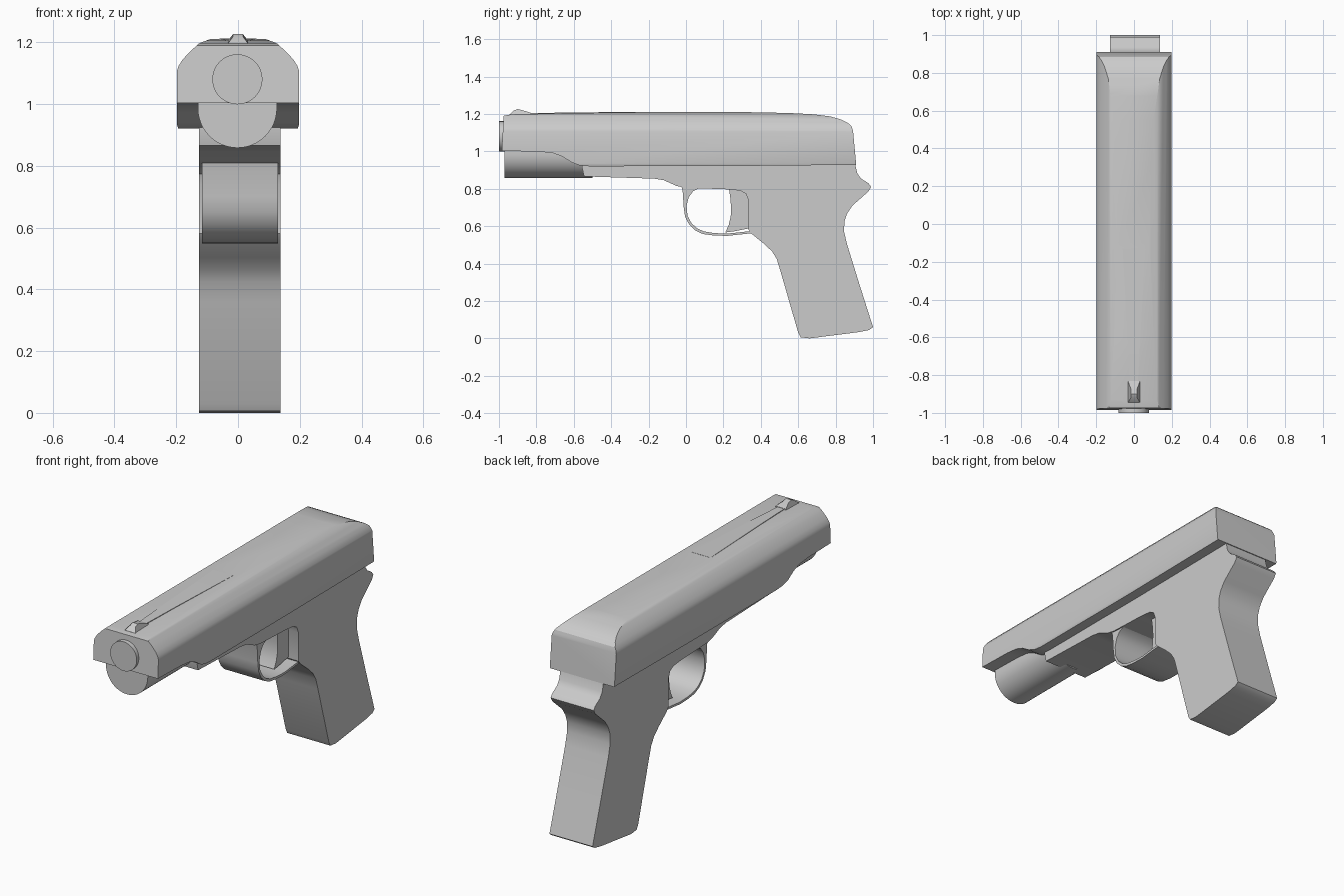
import bpy, bmesh, math


def prism(name, pts, axis, a, b):
    """Extrude a closed profile: axis 'x' takes (y, z) points, axis 'y' takes (x, z)."""
    bm = bmesh.new()
    place = (lambda p, t: (t, p[0], p[1])) if axis == 'x' else (lambda p, t: (p[0], t, p[1]))
    near = [bm.verts.new(place(p, a)) for p in pts]
    far = [bm.verts.new(place(p, b)) for p in pts]
    bm.faces.new(near)
    bm.faces.new(far[::-1])
    for i in range(len(pts)):
        j = (i + 1) % len(pts)
        bm.faces.new((near[i], far[i], far[j], near[j]))
    bmesh.ops.recalc_face_normals(bm, faces=bm.faces)
    me = bpy.data.meshes.new(name)
    bm.to_mesh(me)
    bm.free()
    ob = bpy.data.objects.new(name, me)
    bpy.context.collection.objects.link(ob)
    return ob


def mirrored(half):
    """Close a half section given from its right side by mirroring in x."""
    return half + [(-x, z) for x, z in reversed(half) if x > 0]


def smooth(ob):
    bpy.ops.object.select_all(action='DESELECT')
    ob.select_set(True)
    bpy.context.view_layer.objects.active = ob
    bpy.ops.object.shade_smooth_by_angle(angle=math.radians(30))


def apply_modifiers(ob):
    bpy.ops.object.select_all(action='DESELECT')
    ob.select_set(True)
    bpy.context.view_layer.objects.active = ob
    for m in list(ob.modifiers):
        bpy.ops.object.modifier_apply(modifier=m.name)


parts = []

# Slide: side outline intersected with the rounded front section
slide = prism("slide", [
    (-0.985, 1.003), (-0.78, 0.998), (-0.71, 0.99), (-0.66, 0.972), (-0.61, 0.94),
    (-0.57, 0.925), (-0.52, 0.92), (0.2, 0.921), (0.91, 0.928), (0.893, 1.11),
    (0.885, 1.135), (0.865, 1.152), (0.83, 1.17), (0.77, 1.187), (0.68, 1.198),
    (0.55, 1.205), (0.3, 1.21), (-0.1, 1.211), (-0.6, 1.205), (-0.93, 1.198),
    (-0.975, 1.19)], 'x', -0.3, 0.3)
section = prism("slide_section_cutter", mirrored([
    (0.19, 0.85), (0.193, 0.92), (0.198, 0.935), (0.198, 1.105), (0.193, 1.122),
    (0.18, 1.143), (0.155, 1.17), (0.125, 1.197), (0.09, 1.21), (0.05, 1.215)]),
    'y', -1.2, 1.2)
cut = slide.modifiers.new("shape", 'BOOLEAN')
cut.operation, cut.solver, cut.object = 'INTERSECT', 'EXACT', section
apply_modifiers(slide)
bpy.data.objects.remove(section)
parts.append(slide)

# Barrel muzzle
bpy.ops.mesh.primitive_cylinder_add(vertices=48, radius=0.081, depth=0.1,
                                    location=(-0.002, -0.95, 1.08),
                                    rotation=(math.pi / 2, 0, 0))
muzzle = bpy.context.object
muzzle.name = "muzzle"
parts.append(muzzle)

# Half-round housing below the barrel
arc = [(-0.002 + 0.128 * math.cos(t), 0.986 + 0.128 * math.sin(t))
       for t in (math.pi + math.pi * i / 24 for i in range(25))]
parts.append(prism("under_barrel_housing", [(-0.13, 1.02)] + arc + [(0.126, 1.02)],
                   'y', -0.97, -0.5))

# Frame and grip
parts.append(prism("frame_and_grip", [
    (-0.555, 0.95), (-0.555, 0.91), (-0.545, 0.866), (-0.17, 0.854), (-0.12, 0.846),
    (-0.05, 0.815), (0.0, 0.805), (0.22, 0.797), (0.29, 0.79), (0.32, 0.773),
    (0.333, 0.74), (0.335, 0.58), (0.35, 0.56), (0.42, 0.503), (0.46, 0.465),
    (0.485, 0.425), (0.505, 0.36), (0.6, 0.03), (0.613, 0.006), (0.66, 0.0),
    (0.92, 0.033), (0.98, 0.045), (1.0, 0.06), (0.93, 0.28), (0.862, 0.5),
    (0.845, 0.57), (0.847, 0.625), (0.86, 0.665), (0.89, 0.71), (0.975, 0.785),
    (0.99, 0.81), (0.975, 0.83), (0.935, 0.855), (0.915, 0.885), (0.9, 0.95)],
    'x', -0.127, 0.137))

# Trigger guard band
outer = [(-0.03, 0.83), (-0.018, 0.79), (-0.012, 0.7), (-0.005, 0.65), (0.018, 0.607),
         (0.05, 0.577), (0.09, 0.558), (0.15, 0.55), (0.22, 0.548), (0.36, 0.563)]
inner = [(0.36, 0.575), (0.22, 0.56), (0.15, 0.563), (0.095, 0.572), (0.06, 0.588),
         (0.03, 0.615), (0.008, 0.655), (0.003, 0.71), (0.015, 0.755), (0.038, 0.787),
         (0.07, 0.803), (0.07, 0.83)]
parts.append(prism("trigger_guard", outer + inner, 'x', -0.117, 0.13))

# Trigger
parts.append(prism("trigger", [
    (0.228, 0.81), (0.236, 0.76), (0.241, 0.7), (0.239, 0.65), (0.228, 0.605),
    (0.21, 0.566), (0.26, 0.573), (0.345, 0.59), (0.345, 0.81)], 'x', -0.065, 0.075))

# Tapered rib along the slide top, narrow end at the front
rib = prism("top_rib", [(-0.9, 1.15), (-0.13, 1.15), (-0.13, 1.2115), (-0.6, 1.208),
                        (-0.9, 1.203)], 'x', -1, 1)
for v in rib.data.vertices:
    v.co.x *= 0.017 + 0.043 * (v.co.y + 0.9) / 0.77
parts.append(rib)

# Front sight, flared at its base
sight = prism("front_sight", [(-0.945, 1.18), (-0.945, 1.196), (-0.92, 1.218),
                              (-0.9, 1.226), (-0.875, 1.22), (-0.83, 1.206),
                              (-0.83, 1.18)], 'x', -1, 1)
for v in sight.data.vertices:
    v.co.x *= 0.016 if v.co.z > 1.21 else 0.032
parts.append(sight)

for ob in parts:
    smooth(ob)
